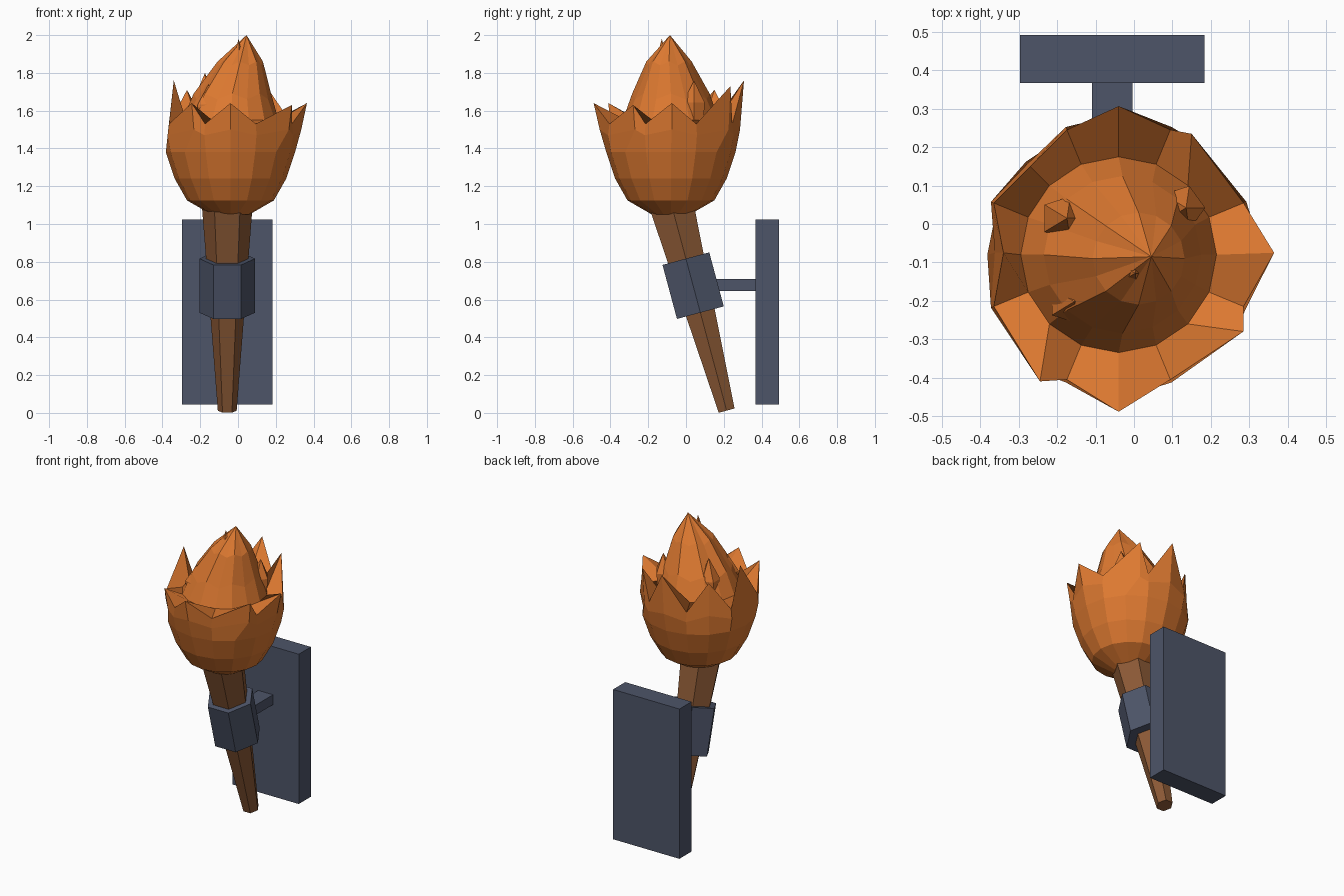
import bpy, bmesh
from math import sin, cos, pi, radians, hypot, atan2
from mathutils import Matrix, Vector

if "Cube" in bpy.data.objects:
    bpy.data.objects.remove(bpy.data.objects["Cube"])


def material(name, rgb):
    m = bpy.data.materials.new(name)
    m.diffuse_color = (*rgb, 1)
    m.use_nodes = True
    m.node_tree.nodes["Principled BSDF"].inputs["Base Color"].default_value = m.diffuse_color
    return m


WOOD = material("wood", (0.26, 0.10, 0.036))
IRON = material("iron", (0.075, 0.09, 0.14))
FIRE = material("fire", (0.72, 0.19, 0.03))


def finish(name, bm, mat):
    bmesh.ops.recalc_face_normals(bm, faces=bm.faces[:])
    me = bpy.data.meshes.new(name)
    bm.to_mesh(me)
    bm.free()
    me.materials.append(mat)
    ob = bpy.data.objects.new(name, me)
    bpy.context.collection.objects.link(ob)
    return ob


def loft(name, rings, mat, tip=None):
    """Skin a stack of equal-length rings; cap the ends (or close on a tip)."""
    bm = bmesh.new()
    loops = [[bm.verts.new(p) for p in r] for r in rings]
    n = len(loops[0])
    for a, b in zip(loops, loops[1:]):
        for i in range(n):
            j = (i + 1) % n
            bm.faces.new((a[i], a[j], b[j], b[i]))
    bm.faces.new(loops[0][::-1])
    if tip:
        t = bm.verts.new(tip)
        for i in range(n):
            bm.faces.new((loops[-1][i], loops[-1][(i + 1) % n], t))
    else:
        bm.faces.new(loops[-1])
    return finish(name, bm, mat)


def circle(cx, cy, z, r, n):
    return [Vector((cx + r * cos(2 * pi * i / n), cy + r * sin(2 * pi * i / n), z))
            for i in range(n)]


def box(name, lo, hi, mat):
    lo, hi = Vector(lo), Vector(hi)
    bm = bmesh.new()
    bmesh.ops.create_cube(bm, size=1, matrix=Matrix.Translation((lo + hi) / 2)
                          @ Matrix.Diagonal((*(hi - lo), 1)))
    return finish(name, bm, mat)


# Wall plate and arm
box("wall_plate", (-0.297, 0.367, 0.045), (0.183, 0.492, 1.025), IRON)
box("arm", (-0.11, 0.1, 0.645), (-0.004, 0.38, 0.71), IRON)

# Tilted hexagonal handle and collar
tilt = Matrix.Translation((-0.057, 0.215, 0.012)) @ Matrix.Rotation(radians(15), 4, 'X')


def hex_part(name, z0, r0, z1, r1, mat):
    loft(name, [[tilt @ p for p in circle(0, 0, z, r, 6)]
                for z, r in ((z0, r0), (z1, r1))], mat)


hex_part("handle", 0, 0.05, 1.12, 0.134, WOOD)
hex_part("collar", 0.537, 0.148, 0.833, 0.148, IRON)

# Flame: rounded bowl, crown of spikes, then an inner peak
CX, CY, N = -0.04, -0.08, 16
bowl = [circle(CX, CY, z, r, N) for z, r in
        ((1.05, 0.10), (1.125, 0.23), (1.24, 0.295), (1.38, 0.342))]
tips = [(0.365, -0.075, 1.64), (0.15, 0.235, 1.73), (-0.04, 0.307, 1.76),
        (-0.27, 0.15, 1.71), (-0.34, -0.075, 1.76), (-0.245, -0.41, 1.64),
        (-0.04, -0.489, 1.64), (0.285, -0.28, 1.63)]
crown = circle(CX, CY, 1.53, 0.352, N)
belly = circle(CX, CY, 1.47, 0.36, N)
for k, t in enumerate(tips):
    crown[2 * k] = Vector(t)
    ang = atan2(t[1] - CY, t[0] - CX)
    r = 0.5 * (hypot(t[0] - CX, t[1] - CY) + 0.345)
    belly[2 * k] = Vector((CX + r * cos(ang), CY + r * sin(ang), 1.5))
groove = circle(CX, CY, 1.55, 0.255, N)
inner = [circle(-0.03, -0.08, 1.66, 0.205, N), circle(0.012, -0.09, 1.84, 0.12, N)]
for i in range(0, N, 2):
    inner[0][i].z += 0.03
    inner[1][i].z += 0.02
loft("flame", bowl + [belly, crown, groove] + inner, FIRE, tip=(0.045, -0.085, 2.0))

# Small loose tongues licking up the inner peak
for k, (a, h) in enumerate(((-75, 1.98), (150, 1.80), (40, 1.76), (-140, 1.74))):
    a = radians(a)
    d = 0.05 if k == 0 else 0.19
    x, y = CX + 0.02 + d * cos(a), CY + d * sin(a)
    loft(f"flame_tongue_{k}", [circle(x, y, 1.5, 0.05, 5),
                               circle(x, y, 1.5 + (h - 1.5) * 0.55, 0.06, 5)],
         FIRE, tip=(x + 0.01, y, h))
